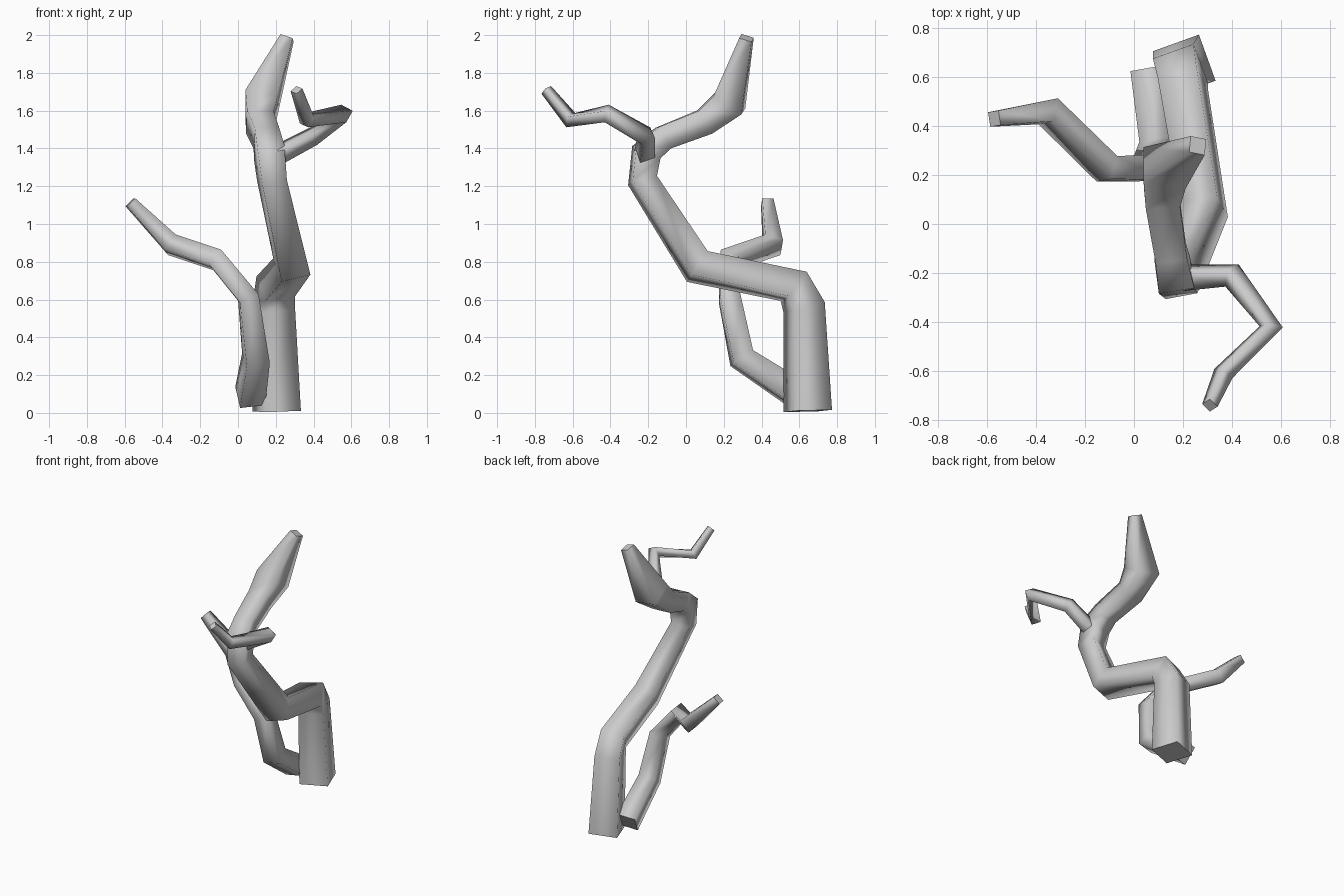
import bpy
import bmesh
from mathutils import Vector

cube = bpy.data.objects.get("Cube")
if cube:
    bpy.data.objects.remove(cube, do_unlink=True)

bark = bpy.data.materials.new("grey_bark")
bark.use_nodes = True
GREY = (0.6, 0.6, 0.6, 1.0)
bark.diffuse_color = GREY
bark.node_tree.nodes["Principled BSDF"].inputs["Base Color"].default_value = GREY


def limb(name, nodes, side_hint):
    """Sweep a square section through (x, y, z, half width) nodes."""
    pts = [Vector(n[:3]) for n in nodes]
    steps = [(b - a).normalized() for a, b in zip(pts, pts[1:])]
    dirs = [steps[0]]
    dirs += [(a + b).normalized() for a, b in zip(steps, steps[1:])]
    dirs.append(steps[-1])

    bm = bmesh.new()
    u = Vector(side_hint)
    rings = []
    previous = dirs[0]
    for p, d, n in zip(pts, dirs, nodes):
        # carry the section along without twisting it
        u = previous.rotation_difference(d) @ u
        u = (u - d * u.dot(d)).normalized()
        v = d.cross(u)
        previous = d
        rings.append([bm.verts.new(p + (u * a + v * b) * n[3])
                      for a, b in ((1, 1), (-1, 1), (-1, -1), (1, -1))])
    for lower, upper in zip(rings, rings[1:]):
        for i in range(4):
            j = (i + 1) % 4
            bm.faces.new((lower[i], lower[j], upper[j], upper[i])).smooth = True
    # flat cut ends
    bm.faces.new(rings[0][::-1])
    bm.faces.new(rings[-1])

    mesh = bpy.data.meshes.new(name)
    bm.to_mesh(mesh)
    bm.free()
    mesh.materials.append(bark)
    obj = bpy.data.objects.new(name, mesh)
    bpy.context.collection.objects.link(obj)
    return obj


# Main trunk, bending forward, then back into the thick crown limb
limb("trunk", [
    (0.205, 0.645, 0.01, 0.1),
    (0.19, 0.625, 0.56, 0.088),
    (0.2, 0.57, 0.67, 0.083),
    (0.285, 0.06, 0.775, 0.079),
    (0.18, -0.23, 1.23, 0.067),
    (0.165, -0.21, 1.38, 0.073),
    (0.15, -0.12, 1.455, 0.065),
    (0.115, 0.1, 1.54, 0.07),
    (0.125, 0.23, 1.645, 0.088),
    (0.26, 0.32, 1.985, 0.034),
], (0.94, 0.34, 0))

# Low side branch growing out of the trunk foot
limb("lower_branch", [
    (0.065, 0.6, 0.09, 0.068),
    (0.095, 0.295, 0.29, 0.062),
    (0.055, 0.23, 0.61, 0.054),
    (-0.11, 0.225, 0.81, 0.05),
    (-0.35, 0.46, 0.89, 0.05),
    (-0.57, 0.43, 1.115, 0.03),
], (0.94, 0.34, 0))

# Thin twig hooking forward from the upper trunk
limb("upper_twig", [
    (0.2, -0.22, 1.36, 0.042),
    (0.4, -0.21, 1.465, 0.038),
    (0.56, -0.42, 1.585, 0.035),
    (0.365, -0.61, 1.55, 0.032),
    (0.31, -0.74, 1.71, 0.023),
], (0, 0.9, 0.4))
